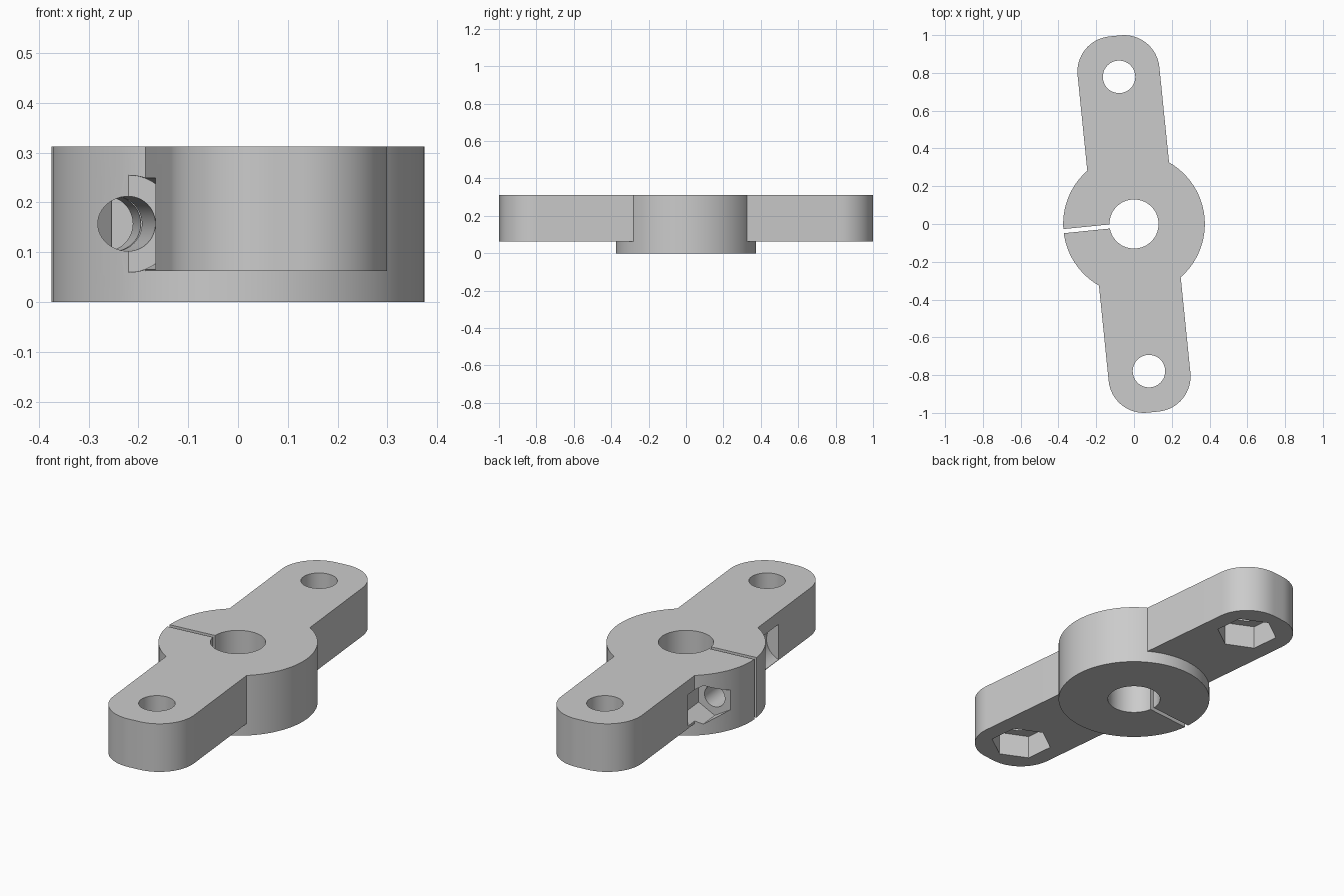
import bpy
from math import sin, cos, pi, radians
from mathutils import Matrix

cube = bpy.data.objects.get("Cube")
if cube:
    bpy.data.objects.remove(cube, do_unlink=True)

TOP = 0.3125          # height of the upper face
ARM_BOTTOM = 0.0625   # underside of the arms
BOLT_X = -0.25        # clamp bolt axis
BOLT_Z = 0.157
HOLE_Y = 0.783        # mounting holes along the arm

grey = bpy.data.materials.new("plain_grey")
grey.use_nodes = True
grey.diffuse_color = (0.6, 0.6, 0.6, 1)
grey.node_tree.nodes["Principled BSDF"].inputs["Base Color"].default_value = (0.6, 0.6, 0.6, 1)


def prism(name, pts, low, high, matrix=Matrix()):
    """Extrude a counter-clockwise outline from low to high."""
    n = len(pts)
    verts = [matrix @ Matrix.Translation((x, y, h)).translation
             for h in (low, high) for x, y in pts]
    faces = [list(reversed(range(n))), list(range(n, 2 * n))]
    faces += [[i, (i + 1) % n, n + (i + 1) % n, n + i] for i in range(n)]
    mesh = bpy.data.meshes.new(name)
    mesh.from_pydata(verts, [], faces)
    mesh.materials.append(grey)
    obj = bpy.data.objects.new(name, mesh)
    bpy.context.collection.objects.link(obj)
    return obj


def ring(radius, sides, x=0, y=0, turn=0):
    return [(x + radius * cos(turn + 2 * pi * i / sides),
             y + radius * sin(turn + 2 * pi * i / sides)) for i in range(sides)]


def combine(body, tool, operation):
    """Apply a boolean and drop the tool."""
    mod = body.modifiers.new(operation, 'BOOLEAN')
    mod.operation = operation
    mod.solver = 'EXACT'
    mod.object = tool
    bpy.context.view_layer.objects.active = body
    bpy.ops.object.modifier_apply(modifier=mod.name)
    bpy.data.objects.remove(tool, do_unlink=True)


# Round clamp hub
hub = prism("clamp_hub", ring(0.375, 96), 0, TOP)

# Double arm with rounded corners
radius, flat, reach = 0.1875, 0.03, 1.001
outline = []
for k, (sx, sy) in enumerate([(1, 1), (-1, 1), (-1, -1), (1, -1)]):
    for i in range(17):
        a = (k + i / 16) * pi / 2
        outline.append((sx * flat + radius * cos(a),
                        sy * (reach - radius) + radius * sin(a)))
combine(hub, prism("arms", outline, ARM_BOTTOM, TOP), 'UNION')

# Shaft bore and clamp slit
slit = [(-0.6, -0.011), (0, -0.011), (0, 0.011), (-0.6, 0.011)]
combine(hub, prism("shaft_bore", ring(0.13, 64), -0.1, 0.5), 'DIFFERENCE')
combine(hub, prism("clamp_slit", slit, -0.1, 0.5), 'DIFFERENCE')

# Mounting holes with hexagonal nut pockets underneath
for side in (1, -1):
    y = side * HOLE_Y
    combine(hub, prism("mount_hole", ring(0.086, 48, 0, y), -0.1, 0.5), 'DIFFERENCE')
    combine(hub, prism("nut_pocket", ring(0.15, 6, 0, y, pi / 2), -0.1,
                       ARM_BOTTOM + 0.122), 'DIFFERENCE')

# Clamp bolt: through hole, round head recess at the front, nut recess at the back
along_y = Matrix.Translation((BOLT_X, 0, BOLT_Z)) @ Matrix.Rotation(-pi / 2, 4, 'X')
combine(hub, prism("bolt_hole", ring(0.055, 48), -0.4, 0.3, along_y), 'DIFFERENCE')
combine(hub, prism("head_recess", ring(0.0975, 48), -0.505, -0.28, along_y), 'DIFFERENCE')
combine(hub, prism("nut_recess", ring(0.1, 6, turn=pi / 2), 0.17, 0.372, along_y), 'DIFFERENCE')

# Final turn and shading
hub.name = "clamp_arm"
hub.data.transform(Matrix.Rotation(radians(5.8), 4, 'Z'))
bpy.ops.object.select_all(action='DESELECT')
hub.select_set(True)
bpy.context.view_layer.objects.active = hub
bpy.ops.object.shade_smooth_by_angle(angle=radians(30))
